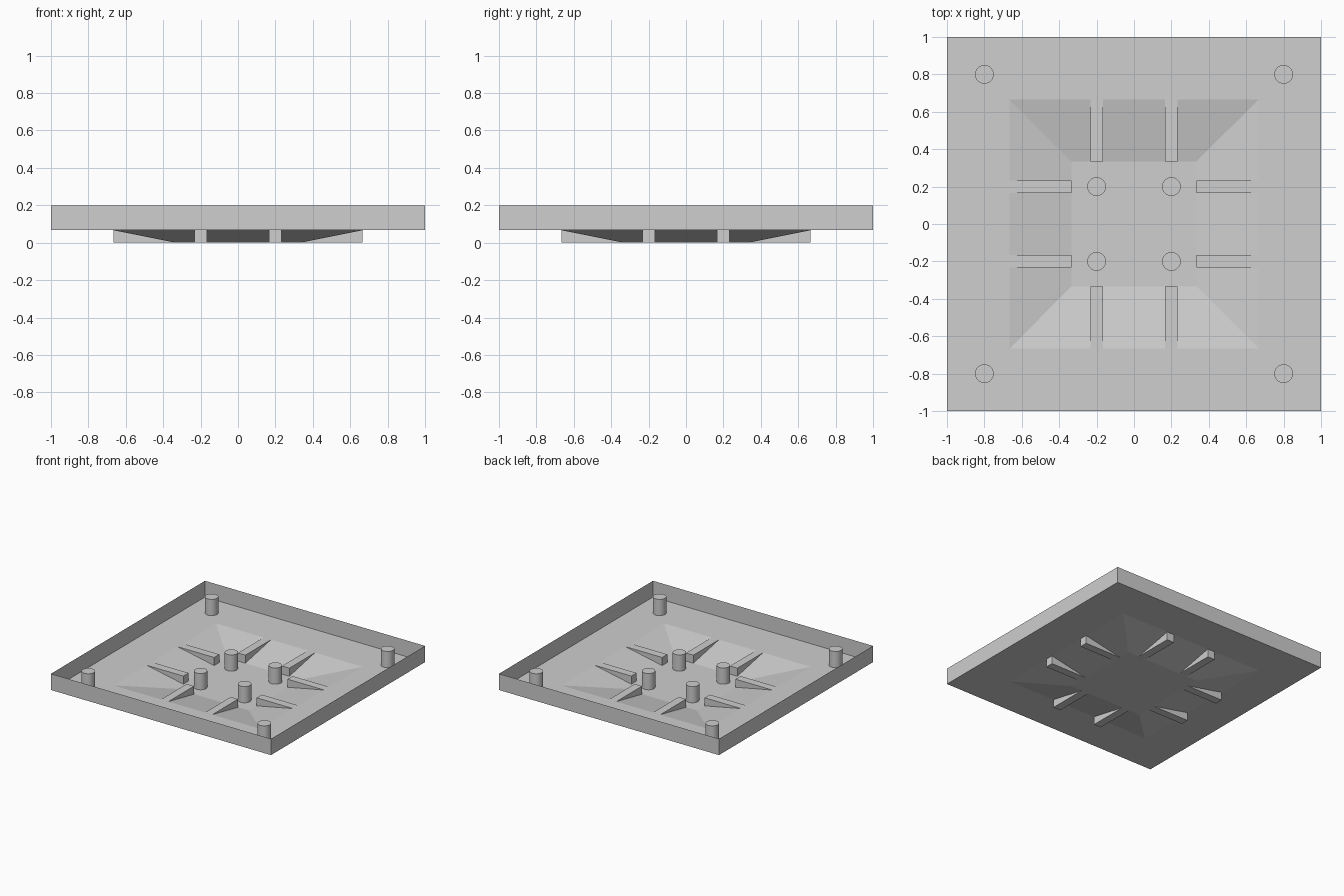
import bpy
import bmesh
from mathutils import Matrix

if "Cube" in bpy.data.objects:
    bpy.data.objects.remove(bpy.data.objects["Cube"])

T = 1 / 3          # module: recess floor half width
F = 0.2 / 3        # tray floor height
TOP = 0.2          # rim height

grey = bpy.data.materials.new("light grey")
grey.diffuse_color = (0.62, 0.62, 0.62, 1)
grey.use_nodes = True
grey.node_tree.nodes["Principled BSDF"].inputs["Base Color"].default_value = grey.diffuse_color


def finish(name, bm):
    me = bpy.data.meshes.new(name)
    bm.to_mesh(me)
    bm.free()
    me.materials.append(grey)
    ob = bpy.data.objects.new(name, me)
    bpy.context.collection.objects.link(ob)
    return ob


# Tray: thin sheet of stacked square rings (rim, floor edge, recess edge, recess floor)
bm = bmesh.new()
rings = []
for half, z in ((1, TOP), (1, F), (2 * T, F), (T, 0)):
    rings.append([bm.verts.new((sx * half, sy * half, z))
                  for sx, sy in ((-1, -1), (1, -1), (1, 1), (-1, 1))])
for a, b in zip(rings, rings[1:]):
    for i in range(4):
        j = (i + 1) % 4
        bm.faces.new((a[i], b[i], b[j], a[j]))
bm.faces.new(rings[-1])
bmesh.ops.recalc_face_normals(bm, faces=bm.faces[:])
finish("tray", bm)

# Ribs: bars crossing the sloped recess sides, two per side
for k in range(4):
    turn = Matrix.Rotation(k * 1.5707963, 4, 'Z')
    for s in (-1, 1):
        bm = bmesh.new()
        bmesh.ops.create_cube(bm, size=1, matrix=turn
                              @ Matrix.Translation((1.5 * T, 0.2 * s, F / 2))
                              @ Matrix.Diagonal((T, F, F, 1)))
        finish("rib", bm)


# Pins: round posts standing on the floor, open at the hidden base
def pin(name, x, y, z, height):
    bm = bmesh.new()
    bmesh.ops.create_cone(bm, cap_ends=True, segments=32, radius1=0.05, radius2=0.05,
                          depth=height, matrix=Matrix.Translation((x, y, z + height / 2)))
    base = [f for f in bm.faces if f.normal.z < -0.9]
    bmesh.ops.delete(bm, geom=base, context='FACES_ONLY')
    ob = finish(name, bm)
    bpy.ops.object.select_all(action='DESELECT')
    ob.select_set(True)
    bpy.context.view_layer.objects.active = ob
    bpy.ops.object.shade_smooth_by_angle(angle=0.6)


for sx in (-1, 1):
    for sy in (-1, 1):
        pin("corner_pin", 0.8 * sx, 0.8 * sy, F, TOP - F)
        pin("centre_pin", 0.2 * sx, 0.2 * sy, 0, 2 * F)
